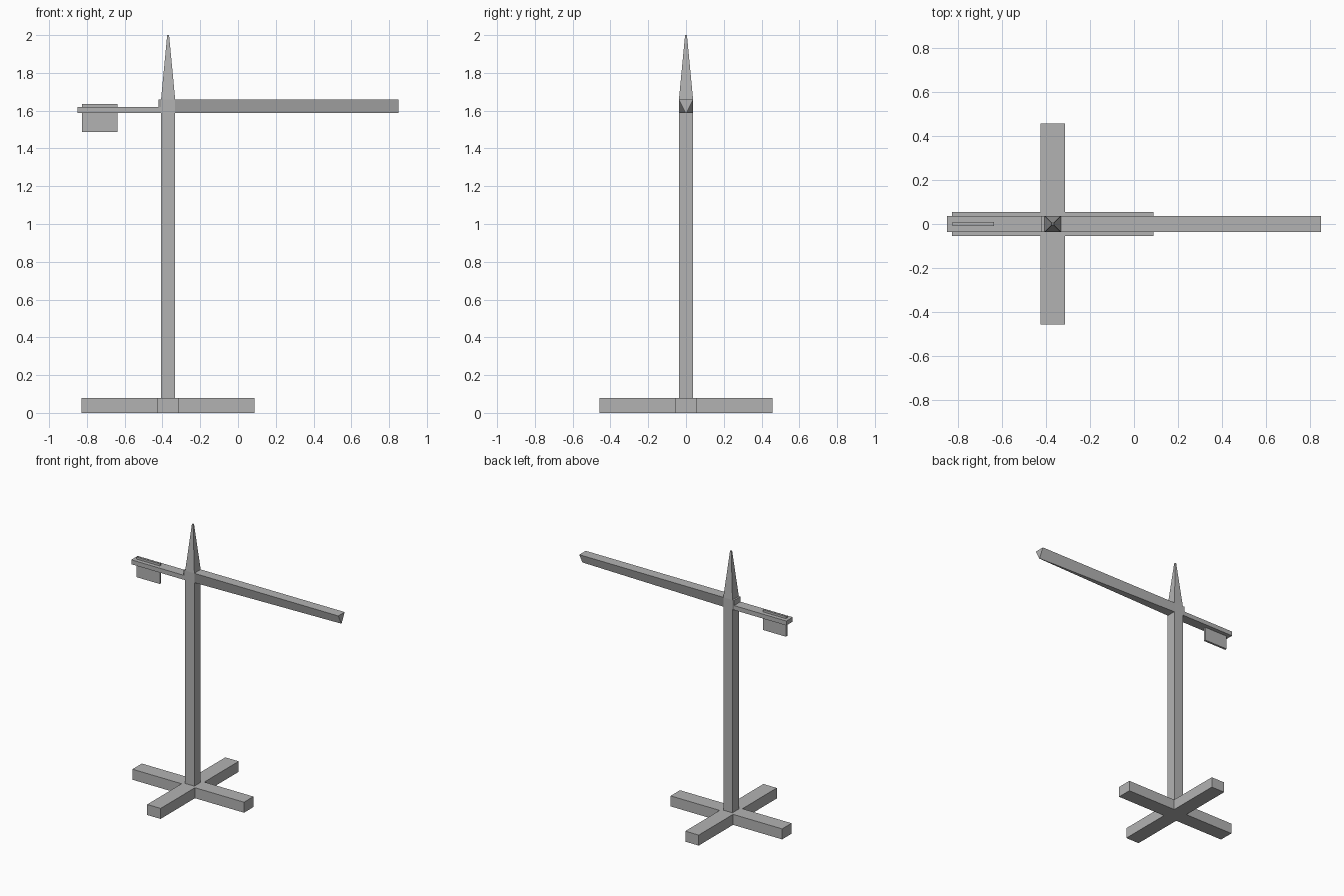
import bpy

if "Cube" in bpy.data.objects:
    bpy.data.objects.remove(bpy.data.objects["Cube"])

MAST_X = -0.37    # mast axis
R = 0.0375        # half width of mast and jib

grey = bpy.data.materials.new("dark_grey")
grey.diffuse_color = (0.45, 0.45, 0.45, 1)
grey.use_nodes = True
grey.node_tree.nodes["Principled BSDF"].inputs["Base Color"].default_value = grey.diffuse_color


def make(name, verts, faces):
    mesh = bpy.data.meshes.new(name)
    mesh.from_pydata(verts, [], faces)
    mesh.validate()
    mesh.materials.append(grey)
    obj = bpy.data.objects.new(name, mesh)
    bpy.context.collection.objects.link(obj)
    return obj


def loft(name, rings):
    """Skin a stack of four-point rings and cap both ends."""
    verts = [p for ring in rings for p in ring]
    faces = [(3, 2, 1, 0)]
    for k in range(len(rings) - 1):
        a, b = 4 * k, 4 * k + 4
        faces += [(a + i, a + (i + 1) % 4, b + (i + 1) % 4, b + i) for i in range(4)]
    n = len(verts)
    faces.append((n - 4, n - 3, n - 2, n - 1))
    return make(name, verts, faces)


def flat_ring(x0, x1, y0, y1, z):
    return [(x0, y0, z), (x1, y0, z), (x1, y1, z), (x0, y1, z)]


def box(name, x0, x1, half_y, z0, z1):
    return loft(name, [flat_ring(x0, x1, -half_y, half_y, z) for z in (z0, z1)])


def square(r, z):
    return flat_ring(MAST_X - r, MAST_X + r, -r, r, z)


def jib_ring(x, bottom):
    return [(x, -bottom, 1.587), (x, bottom, 1.587), (x, R, 1.658), (x, -R, 1.658)]


# Cross-shaped foot, one outline extruded upwards
A, W = 0.458, 0.055
outline = [(A, -W), (A, W), (W, W), (W, A), (-W, A), (-W, W),
           (-A, W), (-A, -W), (-W, -W), (-W, -A), (W, -A), (W, -W)]
n = len(outline)
verts = [(MAST_X + x, y, z) for z in (0, 0.078) for x, y in outline]
sides = [(i, (i + 1) % n, n + (i + 1) % n, n + i) for i in range(n)]
make("cross_base", verts, sides + [tuple(range(n))[::-1], tuple(range(n, 2 * n))])

# Mast with tapered spire
loft("mast", [square(R, 0.078), square(R, 1.658), square(0.005, 2.0)])

# Main jib: square root narrowing to a V section at the tip
loft("jib", [jib_ring(-0.421, R), jib_ring(0.85, 0.002)])

# Rear arm and hanging counterweight plate
box("counter_jib", -0.85, MAST_X, R, 1.587, 1.62)
box("counterweight", -0.826, -0.637, 0.008, 1.486, 1.636)
